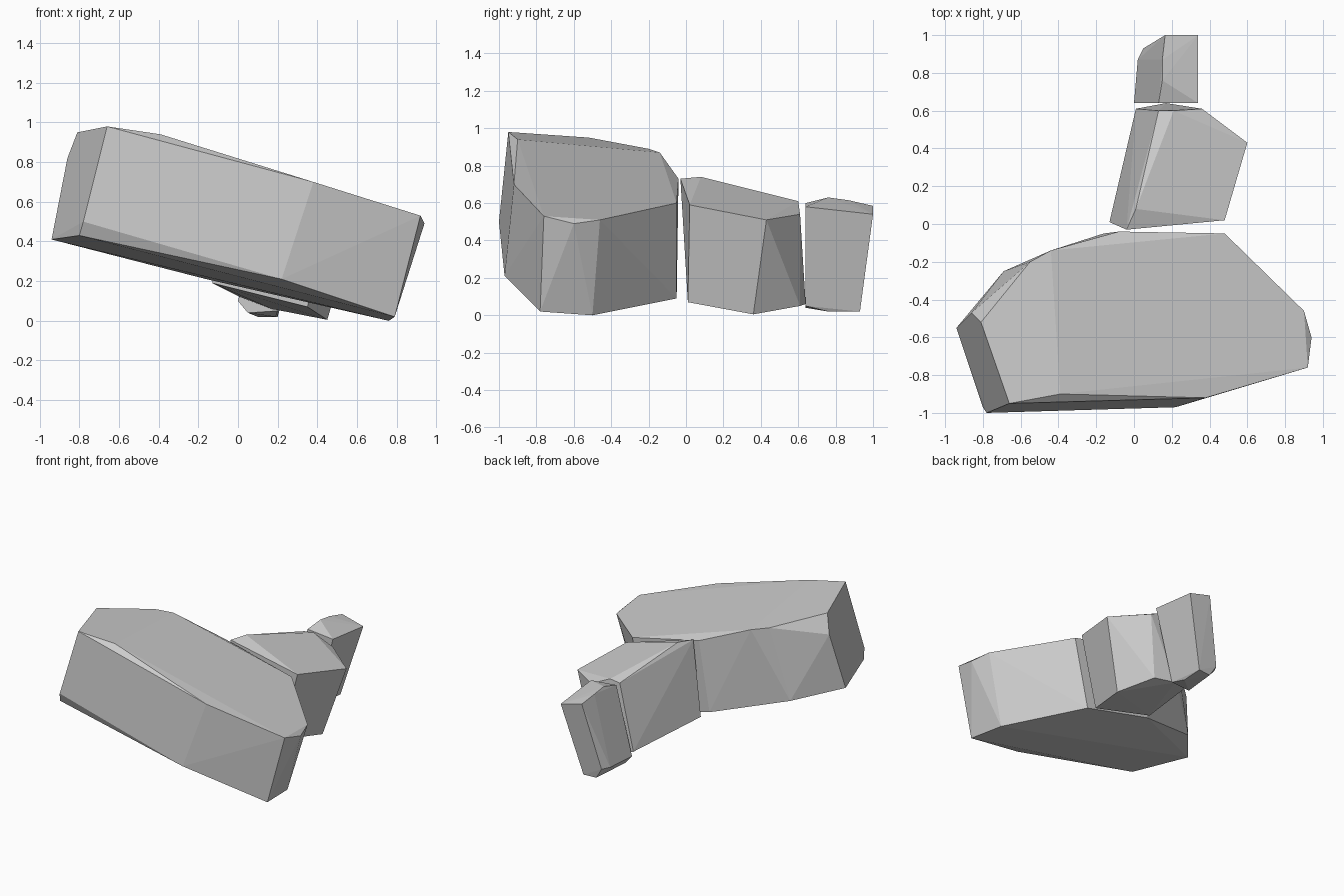
import bpy, bmesh, math


def chiselled_rock(name, rim, base):
    """Flat-faced convex rock spanning an upper rim and a lower rim."""
    bm = bmesh.new()
    for p in rim + base:
        bm.verts.new(p)
    bmesh.ops.convex_hull(bm, input=bm.verts[:])
    bmesh.ops.delete(bm, geom=[v for v in bm.verts if not v.link_faces], context='VERTS')
    bmesh.ops.dissolve_limit(bm, angle_limit=math.radians(2),
                             verts=bm.verts[:], edges=bm.edges[:])
    bmesh.ops.recalc_face_normals(bm, faces=bm.faces[:])
    mesh = bpy.data.meshes.new(name)
    bm.to_mesh(mesh)
    bm.free()
    ob = bpy.data.objects.new(name, mesh)
    bpy.context.collection.objects.link(ob)
    return ob


# Broad tilted slab at the front
chiselled_rock(
    "large_rock",
    [(-.81, -.52, .95), (-.66, -.95, .98), (-.39, -.90, .94), (.38, -.92, .70),
     (.92, -.76, .53), (.94, -.60, .49), (.90, -.46, .51), (.48, -.05, .60),
     (-.08, -.04, .73), (-.44, -.14, .87), (-.55, -.20, .89), (-.86, -.47, .82)],
    [(-.94, -.55, .41), (-.78, -1.0, .50), (-.80, -.97, .43), (.22, -.97, .21),
     (.79, -.78, .02), (.76, -.50, 0), (.37, -.05, .09), (-.16, -.05, .21),
     (-.69, -.25, .36)])

# Leaning block behind it
chiselled_rock(
    "middle_rock",
    [(-.04, -.03, .73), (.01, .08, .74), (.21, .60, .61), (.13, .60, .60),
     (.36, .61, .54), (.60, .43, .51), (.48, .02, .59)],
    [(-.13, .01, .19), (.35, .01, .07), (.45, .36, .005), (.33, .61, .05),
     (.17, .64, .06), (.01, .61, .12)])

# Small end block at the back
chiselled_rock(
    "small_rock",
    [(.13, .64, .60), (.15, .76, .63), (.15, .87, .615), (.165, 1, .585),
     (.34, .64, .58), (.34, 1, .54)],
    [(0, .64, .10), (.02, .87, .10), (.05, .93, .10), (.05, .64, .04),
     (.10, .92, .02), (.20, .64, .05), (.19, .76, .02), (.20, .93, .02)])
